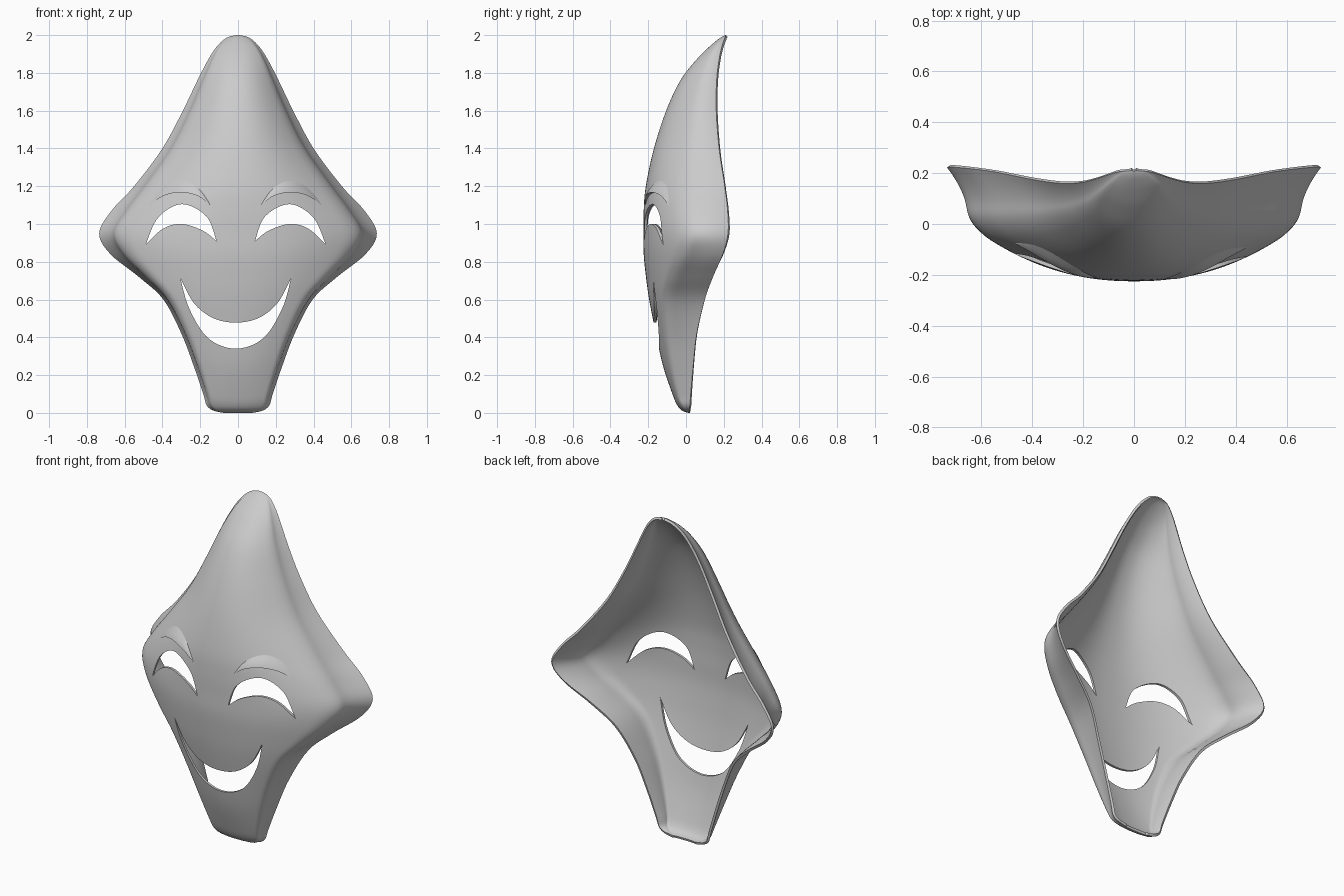
import bpy, bmesh, math
from mathutils import Vector
from mathutils.bvhtree import BVHTree

cube = bpy.data.objects.get("Cube")
if cube:
    bpy.data.objects.remove(cube, do_unlink=True)

grey = bpy.data.materials.new("mask_grey")
grey.use_nodes = True
grey.diffuse_color = (0.6, 0.6, 0.6, 1)
for node in grey.node_tree.nodes:
    if node.type == "BSDF_PRINCIPLED":
        node.inputs["Base Color"].default_value = grey.diffuse_color
        node.inputs["Roughness"].default_value = 0.6

FACE_X = -0.012  # the features sit slightly off centre


def make_object(name, verts, faces):
    mesh = bpy.data.meshes.new(name)
    mesh.from_pydata(verts, [], faces)
    mesh.materials.append(grey)
    obj = bpy.data.objects.new(name, mesh)
    bpy.context.collection.objects.link(obj)
    return obj


def smooth(obj, angle):
    bpy.ops.object.select_all(action="DESELECT")
    obj.select_set(True)
    bpy.context.view_layer.objects.active = obj
    bpy.ops.object.shade_smooth_by_angle(angle=math.radians(angle))


def spline(keys, steps):
    """Catmull-Rom through keys of any dimension."""
    out = []
    for i in range(len(keys) - 1):
        a, b, c, d = (keys[min(max(k, 0), len(keys) - 1)] for k in range(i - 1, i + 3))
        for s in range(steps):
            t = s / steps
            out.append([0.5 * (2 * q + (r - p) * t + (2 * p - 5 * q + 4 * r - u) * t * t
                               + (3 * q - p - 3 * r + u) * t ** 3)
                        for p, q, r, u in zip(a, b, c, d)])
    out.append(list(keys[-1]))
    return out


def grid_faces(rows, cols):
    return [(r * cols + c, (r + 1) * cols + c, (r + 1) * cols + c + 1, r * cols + c + 1)
            for r in range(rows - 1) for c in range(cols - 1)]


# Mask sections: z, rim x, rim y, shoulder x, shoulder y, centre y
SECTIONS = [
    (2.0, .01, .21, .008, .21, .208),
    (1.985, .062, .205, .052, .195, .18),
    (1.94, .112, .19, .096, .155, .125),
    (1.87, .158, .175, .136, .115, .055),
    (1.76, .215, .162, .183, .075, -.03),
    (1.6, .292, .16, .25, .045, -.105),
    (1.4, .4, .175, .35, .022, -.17),
    (1.2, .55, .205, .49, .005, -.213),
    (1.07, .67, .22, .585, 0, -.224),
    (.95, .735, .222, .65, 0, -.225),
    (.84, .675, .195, .6, -.035, -.224),
    (.72, .525, .143, .485, -.085, -.212),
    (.6, .395, .1, .372, -.115, -.195),
    (.42, .3, .057, .278, -.105, -.16),
    (.25, .235, .038, .213, -.08, -.122),
    (.1, .184, .025, .163, -.048, -.072),
    (.04, .166, .02, .145, -.025, -.046),
    (.012, .13, .02, .115, -.005, -.02),
    (0, .075, .02, .068, .014, .012),
]


def half_section(z, rim_x, rim_y, sh_x, sh_y, mid_y):
    """Bowed front, rounded shoulder and flared side, centre to rim."""
    def front(f):
        return Vector((sh_x * f, mid_y + (sh_y - mid_y) * f ** 2.2, z))

    def bend(a, b, c, t):
        return a.lerp(b, t).lerp(b.lerp(c, t), t)

    shoulder, rim = Vector((sh_x, sh_y, z)), Vector((rim_x, rim_y, z))
    waist = Vector((sh_x + .2 * (rim_x - sh_x), sh_y + .6 * (rim_y - sh_y), z))
    start, end = front(.88), shoulder.lerp(waist, .45)
    pts = [front(.88 * i / 24) for i in range(24)]
    pts += [bend(start, shoulder, end, i / 8) for i in range(8)]
    return pts + [bend(end, waist, rim, i / 8) for i in range(9)]


# Curved face shell
verts = []
rows = spline(SECTIONS, 5)
for row in rows:
    half = half_section(*row)
    verts += [Vector((-p.x, p.y, p.z)) for p in reversed(half[1:])] + half
cols = len(verts) // len(rows)
faces = grid_faces(len(rows), cols)
mask = make_object("mask_shell", verts, faces)
surface = BVHTree.FromPolygons(verts, faces)
shell = mask.modifiers.new("thickness", "SOLIDIFY")
shell.thickness = 0.014
shell.offset = -1


# Eye and mouth openings
def cutter(name, upper, lower, side):
    loop = spline(upper, 8) + spline(lower, 8)[-2:0:-1]
    bm = bmesh.new()
    base = bm.faces.new([bm.verts.new((FACE_X + side * x, -.5, z)) for x, z in loop])
    extruded = bmesh.ops.extrude_face_region(bm, geom=[base])["geom"]
    moved = [g for g in extruded if isinstance(g, bmesh.types.BMVert)]
    bmesh.ops.translate(bm, verts=moved, vec=(0, .8, 0))
    bmesh.ops.recalc_face_normals(bm, faces=bm.faces)
    obj = make_object(name, [], [])
    bm.to_mesh(obj.data)
    bm.free()
    obj.hide_render = True
    cut = mask.modifiers.new(name, "BOOLEAN")
    cut.operation = "DIFFERENCE"
    cut.solver = "EXACT"
    cut.object = obj
    return obj


def mirrored(half):
    return half + [(-x, z) for x, z in reversed(half[:-1])]


EYE_TOP = [(.102, .91), (.155, 1.04), (.285, 1.105), (.41, 1.035), (.477, .89)]
EYE_LOW = [(.102, .91), (.175, .965), (.285, 1.0), (.385, .975), (.477, .89)]
LIP_TOP = mirrored([(-.293, .712), (-.22, .58), (-.12, .502), (0, .478)])
LIP_LOW = mirrored([(-.293, .712), (-.245, .55), (-.145, .395), (0, .34)])
cutters = [cutter("left_eye_cutter", EYE_TOP, EYE_LOW, 1),
           cutter("right_eye_cutter", EYE_TOP, EYE_LOW, -1),
           cutter("mouth_cutter", LIP_TOP, LIP_LOW, 1)]

bpy.context.view_layer.update()
graph = bpy.context.evaluated_depsgraph_get()
finished = bpy.data.meshes.new_from_object(mask.evaluated_get(graph))
mask.modifiers.clear()
mask.data = finished
for obj in cutters:
    bpy.data.objects.remove(obj, do_unlink=True)
smooth(mask, 40)


# Raised brows: crisp lower lip that fades into the forehead
def skin(x, z):
    hit = surface.ray_cast(Vector((x, -2, z)), Vector((0, 1, 0)))[0]
    return hit.y if hit else 0


BROW = [(.135, 1.1), (.2, 1.148), (.29, 1.168), (.38, 1.15), (.455, 1.1)]
for name, side in (("left_brow", 1), ("right_brow", -1)):
    line = spline(BROW, 8)
    verts = []
    for i, (bx, bz) in enumerate(line):
        swell = math.sin(math.pi * i / (len(line) - 1))
        x = FACE_X + side * bx
        for rise, push in ((0, -.006), (0, .022), (.25, .02), (.5, .014), (.75, .006), (1, -.002)):
            z = bz + .065 * rise * swell
            y = skin(x, z) - (push * swell if push > 0 else push)
            verts.append((x, y, z))
    quads = grid_faces(len(line), 6)
    brow = make_object(name, verts, quads if side > 0 else [q[::-1] for q in quads])
    smooth(brow, 50)
